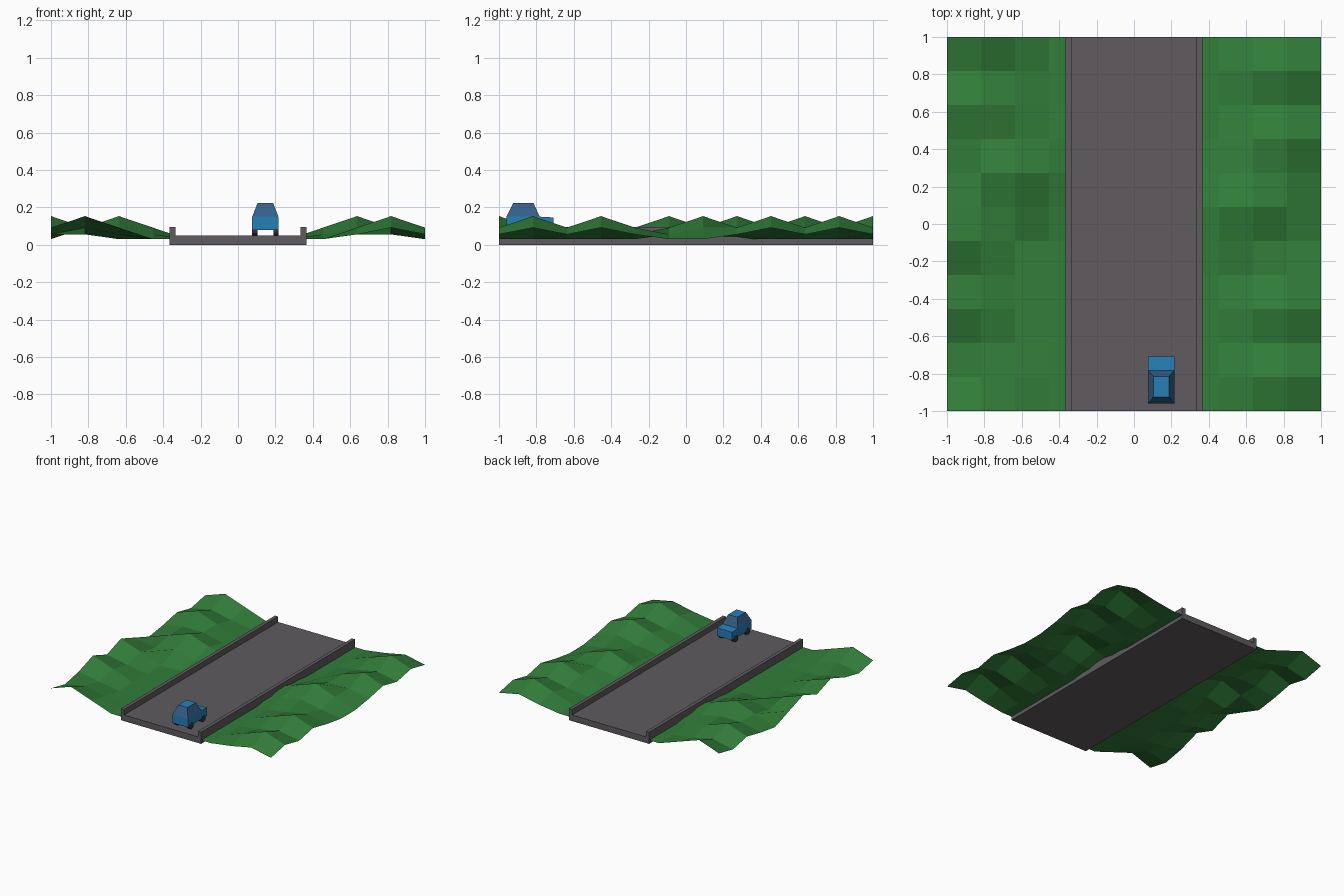
import bpy, bmesh, math
from mathutils import Vector

if "Cube" in bpy.data.objects:
    bpy.data.objects.remove(bpy.data.objects["Cube"])


def material(name, rgb):
    m = bpy.data.materials.new(name)
    m.diffuse_color = (*rgb, 1)
    m.use_nodes = True
    m.node_tree.nodes["Principled BSDF"].inputs["Base Color"].default_value = m.diffuse_color
    return m


GRASS = material("grass green", (0.032, 0.21, 0.042))
ASPHALT = material("asphalt grey", (0.115, 0.105, 0.113))
PAINT = material("car blue", (0.02, 0.215, 0.47))
GLASS = material("window blue", (0.035, 0.115, 0.25))
RUBBER = material("tyre grey", (0.04, 0.038, 0.042))


def finish(name, bm, *mats):
    me = bpy.data.meshes.new(name)
    bm.normal_update()
    bm.to_mesh(me)
    bm.free()
    for m in mats:
        me.materials.append(m)
    ob = bpy.data.objects.new(name, me)
    bpy.context.collection.objects.link(ob)
    return ob


def prism(name, profile, place, depth, *mats):
    """Extrude a 2D profile; place maps (a, b) to a 3D point."""
    bm = bmesh.new()
    face = bm.faces.new([bm.verts.new(place(a, b)) for a, b in profile])
    new = bmesh.ops.extrude_face_region(bm, geom=[face])["geom"]
    bmesh.ops.translate(bm, vec=depth, verts=[v for v in new if isinstance(v, bmesh.types.BMVert)])
    bmesh.ops.recalc_face_normals(bm, faces=bm.faces)
    return finish(name, bm, *mats)


# Hilly ground: an 11 x 11 cell grid with soft bumps (peaks in grid steps)
CELL, BASE, RISE = 2 / 11, 0.03, 0.123
PEAKS = [(1, 0), (0, 3), (0, 5), (2, 7), (1, 9), (1, 11),
         (10, 1), (10, 3), (9, 6), (10, 8), (10, 10)]


def bump(i, j):
    d = min(math.hypot(i - a, j - b) for a, b in PEAKS)
    t = max(0.0, 1 - d / 2)
    return t * t * (3 - 2 * t)


bm = bmesh.new()
bmesh.ops.create_grid(bm, x_segments=11, y_segments=11, size=1)
for v in bm.verts:
    i, j = round((v.co.x + 1) / CELL), round((v.co.y + 1) / CELL)
    v.co.z = BASE + RISE * bump(i, j)
finish("grass_ground", bm, GRASS)

# Road with raised kerbs
O, I, H, R = 0.365, 0.335, 0.095, 0.05
prism("road", [(-O, 0), (O, 0), (O, H), (I, H), (I, R), (-I, R), (-I, H), (-O, H)],
      lambda a, b: (a, -1, b), (0, 2, 0), ASPHALT)

# Car lower body
CX, HALF = 0.146, 0.07
BELT, ROOF = 0.15, 0.222
prism("car_body", [(-0.96, 0.08), (-0.708, 0.08), (-0.708, 0.146), (-0.78, BELT), (-0.96, BELT)],
      lambda a, b: (CX - HALF, a, b), (2 * HALF, 0, 0), PAINT)

# Car cabin: tapered, glass on the sloped sides, painted roof
bm = bmesh.new()
bmesh.ops.create_cube(bm, size=1)
for v in bm.verts:
    top = v.co.z > 0
    w = 0.042 if top else HALF
    rear, front = (-0.924, -0.815) if top else (-0.96, -0.782)
    v.co = Vector((CX + (w if v.co.x > 0 else -w),
                   front if v.co.y > 0 else rear,
                   ROOF if top else BELT))
bm.normal_update()
for f in bm.faces:
    f.material_index = 0 if abs(f.normal.z) > 0.9 else 1
finish("car_cabin", bm, PAINT, GLASS)

# Wheels
RAD, WIDTH = 0.027, 0.028
ring = [(RAD * math.cos(k * math.tau / 12), RAD * math.sin(k * math.tau / 12)) for k in range(12)]
for side in (-1, 1):
    for label, y in (("rear", -0.912), ("front", -0.757)):
        x = CX + side * (HALF + 0.001)
        prism("car_wheel_" + label + ("_left" if side < 0 else "_right"), ring,
              lambda a, b: (x, y + a, R + RAD + b), (-side * WIDTH, 0, 0), RUBBER)
